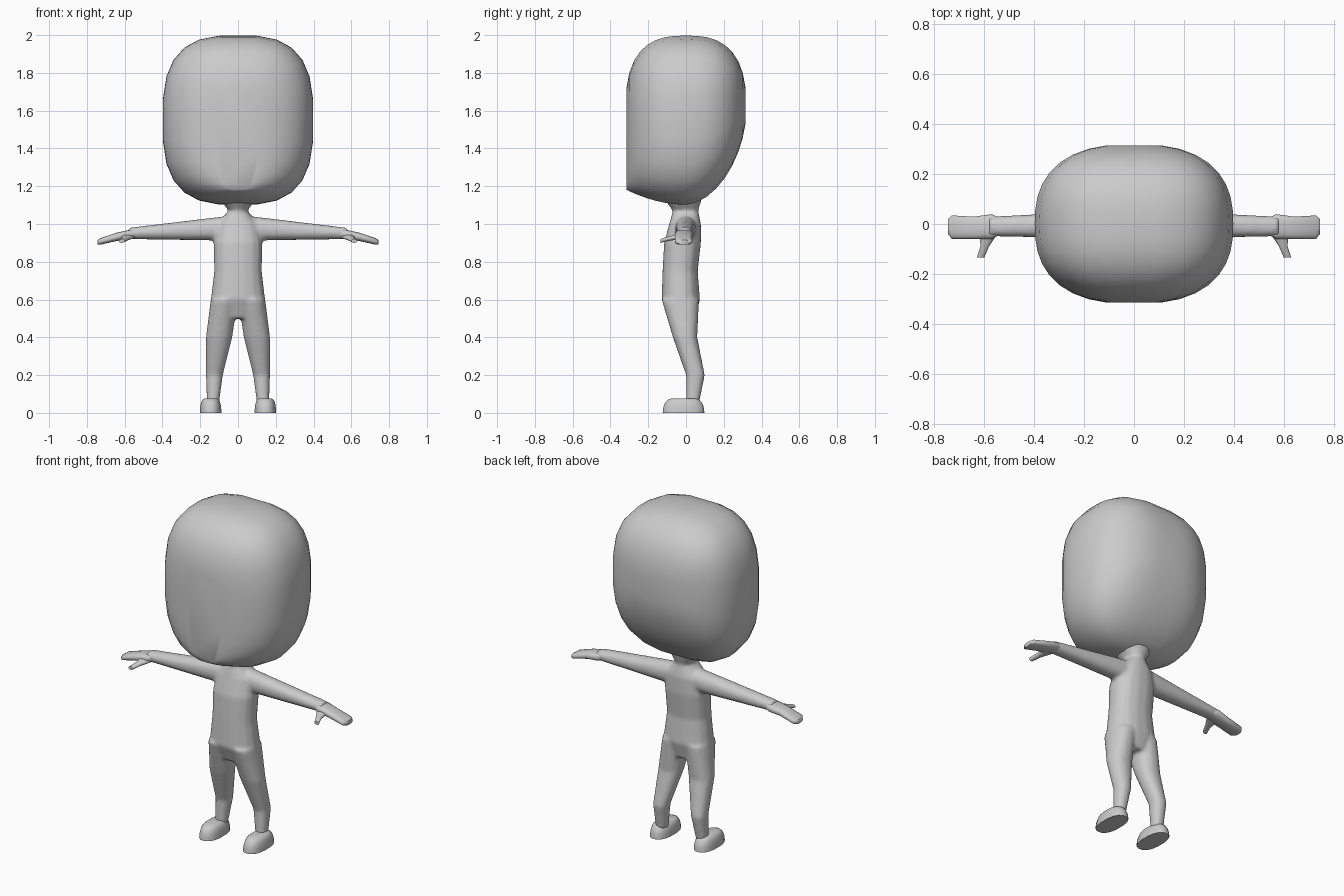
import bpy, bmesh
from math import cos, sin, pi, radians, copysign

if "Cube" in bpy.data.objects:
    bpy.data.objects.remove(bpy.data.objects["Cube"])

grey = bpy.data.materials.new("plain grey")
grey.use_nodes = True
grey.diffuse_color = (0.6, 0.6, 0.6, 1)
grey.node_tree.nodes["Principled BSDF"].inputs["Base Color"].default_value = grey.diffuse_color


def loft(bm, axis, rings, power, sides=16, mirror=1):
    """Skin rings of (position, low u, high u, low v, high v) along an axis."""
    loops = []
    for t, u_low, u_high, v_low, v_high in rings:
        loop = []
        for i in range(sides):
            angle = 2 * pi * (i + 0.5) / sides
            c, s = cos(angle), sin(angle)
            c = copysign(abs(c) ** (2 / power), c)
            s = copysign(abs(s) ** (2 / power), s)
            u = (u_low + u_high + (u_high - u_low) * c) / 2
            v = (v_low + v_high + (v_high - v_low) * s) / 2
            x, y, z = {"X": (t, u, v), "Y": (u, t, v), "Z": (u, v, t)}[axis]
            loop.append(bm.verts.new((x * mirror, y, z)))
        loops.append(loop)
    for lower, upper in zip(loops, loops[1:]):
        for i in range(sides):
            j = (i + 1) % sides
            bm.faces.new((lower[i], lower[j], upper[j], upper[i]))
    bm.faces.new(loops[0])
    bm.faces.new(loops[-1])


def finish(bm, name):
    """Turn the mesh into a smooth shaded object with the shared material."""
    bmesh.ops.recalc_face_normals(bm, faces=bm.faces)
    mesh = bpy.data.meshes.new(name)
    bm.to_mesh(mesh)
    bm.free()
    mesh.materials.append(grey)
    obj = bpy.data.objects.new(name, mesh)
    bpy.context.collection.objects.link(obj)
    bpy.ops.object.select_all(action="DESELECT")
    obj.select_set(True)
    bpy.context.view_layer.objects.active = obj
    bpy.ops.object.shade_smooth_by_angle(angle=radians(50))
    return obj


def bulge(t, power):
    """Height of a unit rounded arch at t."""
    return (1 - abs(t) ** power) ** (1 / power)


def head_ring(t):
    """Section of the head, with t running from the face to the back."""
    y = 0.32 * t
    width = 0.4 * bulge(t, 2.5)
    top = 1.6 + 0.4 * bulge(t, 2.7)
    if t < 0:
        bottom = 1.1 + 0.8 * y * y
    else:
        bottom = 1.6 - 0.5 * bulge(t, 1.8)
    return y, -width, width, bottom, top


def foot_ring(angle):
    """Section of the domed foot, with the angle rising from the sole."""
    spread = cos(angle) ** 0.4
    length = 0.112 * spread
    width = 0.058 * spread
    return 0.08 * sin(angle), 0.145 - width, 0.145 + width, -0.013 - length, -0.013 + length


# Head: rounded sections, closely spaced near the face and the back
bm = bmesh.new()
loft(bm, "Y", [head_ring(sin(radians(a))) for a in range(-80, 81, 10)], 2.9, 24)
finish(bm, "head")

# Body: torso and neck, then both arms and legs, fused into one skin
bm = bmesh.new()
torso = [(0.5, 0.08, -0.09, 0.05), (0.6, 0.145, -0.13, 0.075), (0.75, 0.127, -0.125, 0.063),
         (0.9, 0.13, -0.117, 0.08), (1, 0.11, -0.09, 0.08), (1.07, 0.05, -0.07, 0.065),
         (1.15, 0.11, -0.13, 0.09)]
loft(bm, "Z", [(z, -width, width, front, back) for z, width, front, back in torso], 2.3)
arm = [(0, -0.06, 0.06, 0.91, 1.05), (0.58, -0.05, 0.03, 0.92, 0.98)]
leg = [(0.05, 0.1, 0.165, 0, 0.07), (0.2, 0.08, 0.17, 0, 0.1),
       (0.4, 0.03, 0.17, -0.07, 0.06), (0.6, 0, 0.145, -0.13, 0.07)]
for side in (1, -1):
    loft(bm, "X", arm, 2.2, mirror=side)
    loft(bm, "Z", leg, 2.2, mirror=side)
body = finish(bm, "body")
fuse = body.modifiers.new("fuse", "REMESH")
fuse.mode = "VOXEL"
fuse.voxel_size = 0.01
fuse.use_smooth_shade = True
blend = body.modifiers.new("blend", "SMOOTH")
blend.factor = 0.5
blend.iterations = 6

# Hands with a separate thumb, and domed feet, on each side
palm = [(0.53, -0.04, 0.02, 0.93, 0.97), (0.57, -0.06, 0.04, 0.92, 0.97),
        (0.64, -0.06, 0.03, 0.91, 0.955), (0.73, -0.06, 0.035, 0.89, 0.925),
        (0.745, -0.04, 0.02, 0.89, 0.915)]
thumb = [(-0.03, 0.54, 0.62, 0.92, 0.95), (-0.09, 0.58, 0.615, 0.91, 0.935),
         (-0.135, 0.6, 0.63, 0.9, 0.92)]
for name, side in (("left", 1), ("right", -1)):
    bm = bmesh.new()
    loft(bm, "X", palm, 2.6, mirror=side)
    loft(bm, "Y", thumb, 2.2, mirror=side)
    finish(bm, name + "_hand")
    bm = bmesh.new()
    loft(bm, "Z", [foot_ring(radians(a)) for a in range(0, 90, 15)], 2.4, mirror=side)
    finish(bm, name + "_foot")
